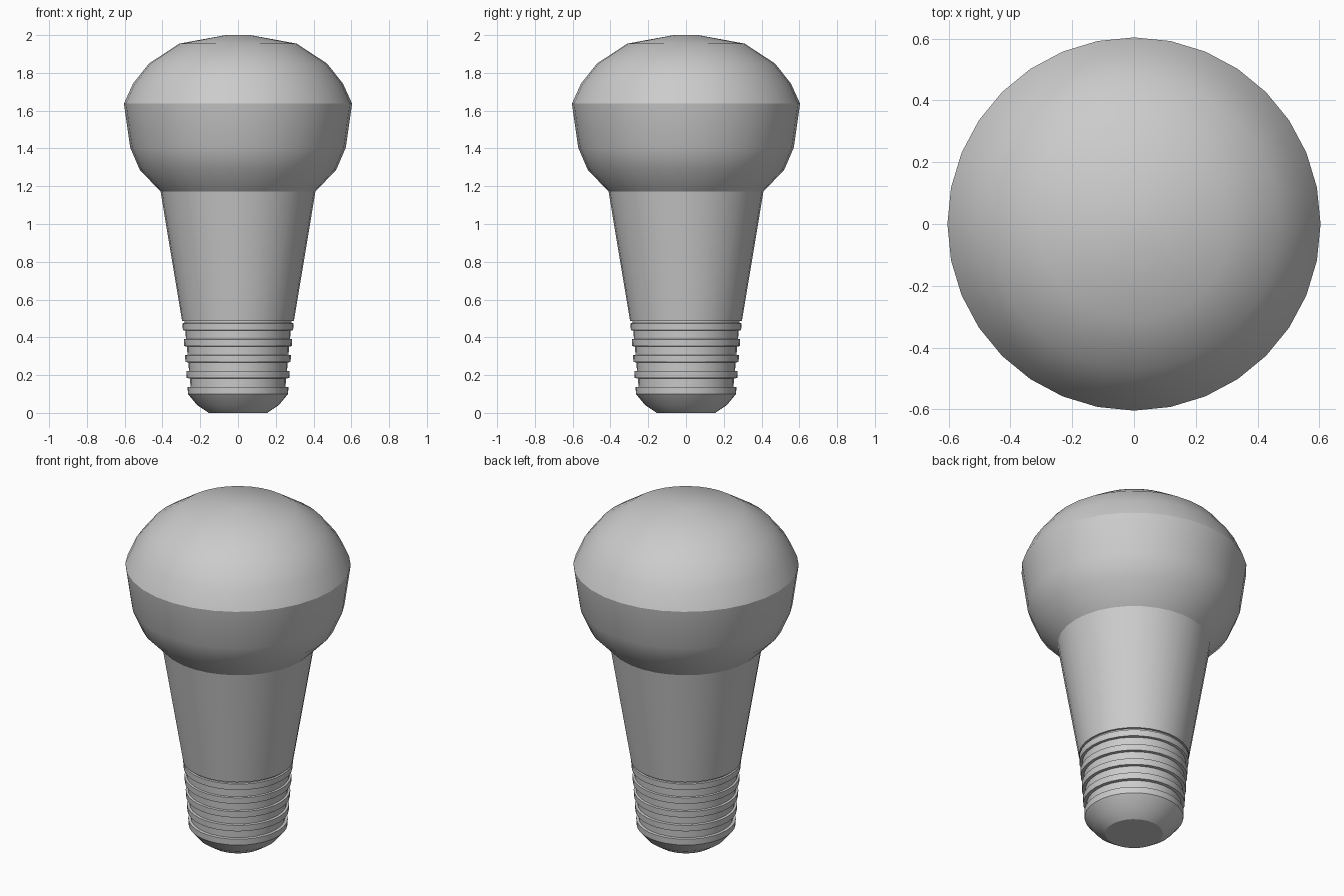
import bpy
import bmesh
import math

if "Cube" in bpy.data.objects:
    bpy.data.objects.remove(bpy.data.objects["Cube"])

SEGMENTS = 32

grey = bpy.data.materials.new("plain_grey")
grey.diffuse_color = (0.6, 0.6, 0.6, 1)
grey.use_nodes = True
grey.node_tree.nodes["Principled BSDF"].inputs["Base Color"].default_value = grey.diffuse_color


def lathe(name, profile):
    """Revolve a bottom-to-top (radius, height) profile around z."""
    bm = bmesh.new()
    rings = []
    for r, z in profile:
        if r == 0:
            rings.append([bm.verts.new((0, 0, z))] * SEGMENTS)
        else:
            rings.append([bm.verts.new((r * math.cos(a), r * math.sin(a), z))
                          for a in (2 * math.pi * i / SEGMENTS for i in range(SEGMENTS))])
    for low, high in zip(rings, rings[1:]):
        for i in range(SEGMENTS):
            j = (i + 1) % SEGMENTS
            corners = list(dict.fromkeys((low[i], low[j], high[j], high[i])))
            bm.faces.new(corners)
    mesh = bpy.data.meshes.new(name)
    bm.to_mesh(mesh)
    bm.free()
    mesh.materials.append(grey)
    obj = bpy.data.objects.new(name, mesh)
    bpy.context.collection.objects.link(obj)
    bpy.ops.object.select_all(action='DESELECT')
    obj.select_set(True)
    bpy.context.view_layer.objects.active = obj
    bpy.ops.object.shade_smooth_by_angle(angle=math.radians(27))
    return obj


# rounded contact at the foot
lathe("base_contact", [(0, 0), (0.155, 0), (0.215, 0.04), (0.265, 0.1)])

# stepped screw thread: five ridges with grooves above them
thread = []
for i in range(5):
    t = i / 4
    z = 0.1 + 0.0845 * i
    ridge = 0.265 + 0.027 * t
    groove = 0.252 + 0.032 * t
    thread += [(ridge, z), (ridge + 0.002, z + 0.036),
               (groove, z + 0.038), (groove + 0.002, z + 0.0825)]
thread[-1] = (0.284, 0.486)
lathe("screw_thread", thread)

# tapered neck with a small lip over the thread
lathe("neck", [(0.284, 0.486), (0.296, 0.486), (0.41, 1.172)])

# lower half of the bulb
lathe("bulb_lower", [(0.41, 1.172), (0.52, 1.287), (0.571, 1.405), (0.604, 1.637)])

# domed lens
lathe("bulb_dome", [(0.604, 1.637), (0.556, 1.743), (0.471, 1.85),
                    (0.31, 1.955), (0.065, 2.0), (0, 2.0)])
